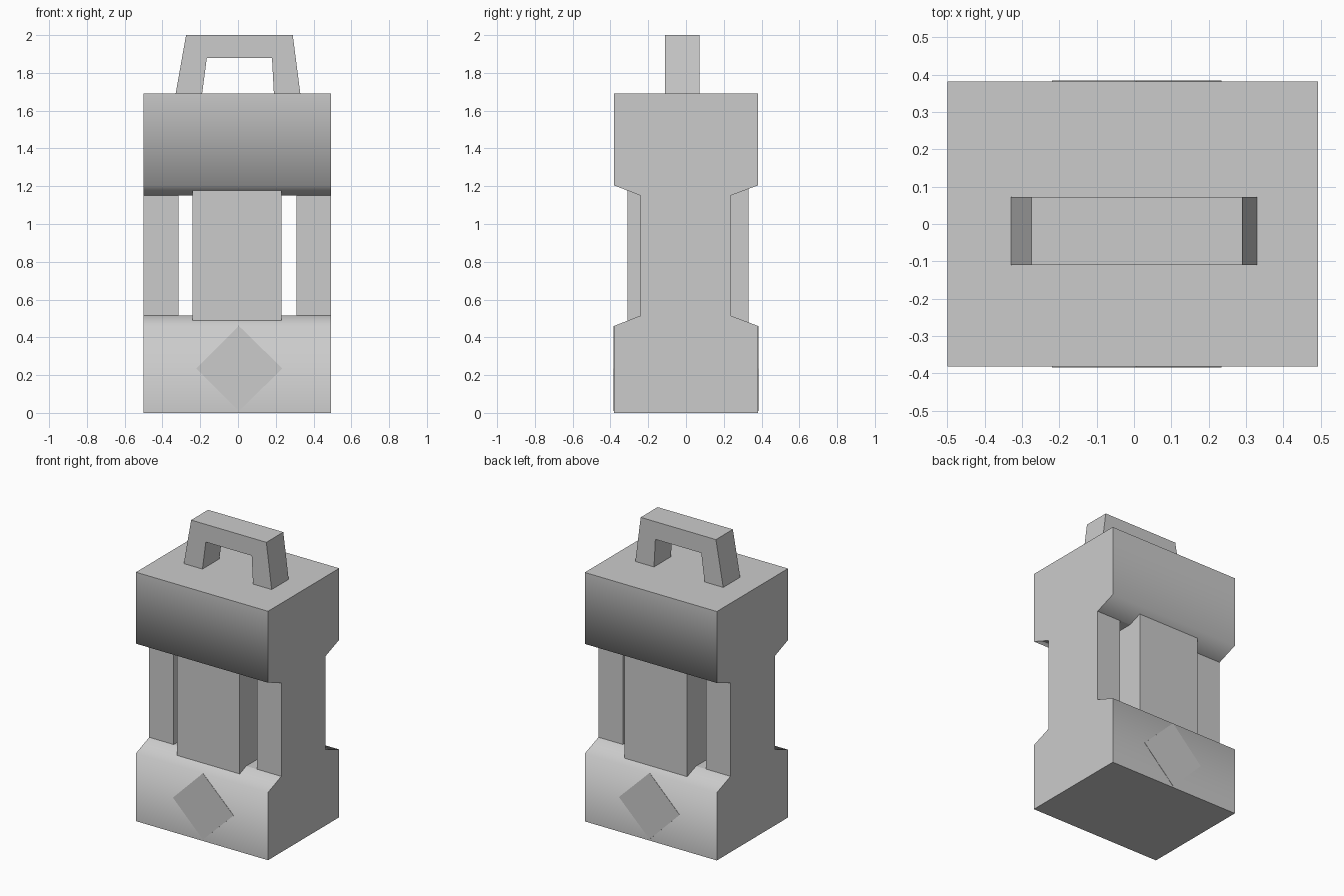
import bpy, bmesh, math

if "Cube" in bpy.data.objects:
    bpy.data.objects.remove(bpy.data.objects["Cube"])

grey = bpy.data.materials.new("light_grey")
grey.diffuse_color = (0.6, 0.6, 0.6, 1)
grey.use_nodes = True
grey.node_tree.nodes["Principled BSDF"].inputs["Base Color"].default_value = grey.diffuse_color


def finish(name, bm):
    """Turn a bmesh into a named object with the grey material."""
    bmesh.ops.recalc_face_normals(bm, faces=bm.faces)
    mesh = bpy.data.meshes.new(name)
    bm.to_mesh(mesh)
    bm.free()
    mesh.materials.append(grey)
    obj = bpy.data.objects.new(name, mesh)
    bpy.context.collection.objects.link(obj)
    return obj


def prism(name, outline, y0, y1):
    """Extrude an (x, z) outline from y0 to y1."""
    bm = bmesh.new()
    face = bm.faces.new([bm.verts.new((x, y0, z)) for x, z in outline])
    ext = bmesh.ops.extrude_face_region(bm, geom=[face])["geom"]
    moved = [g for g in ext if isinstance(g, bmesh.types.BMVert)]
    bmesh.ops.translate(bm, verts=moved, vec=(0, y1 - y0, 0))
    return finish(name, bm)


# Body: waisted side profile swept across x, with an open window in the waist
profile = [(-0.382, 0), (-0.382, 0.46), (-0.24, 0.515), (-0.24, 1.15),
           (-0.382, 1.205), (-0.382, 1.69), (0.382, 1.69), (0.382, 1.205),
           (0.235, 1.15), (0.235, 0.515), (0.382, 0.46), (0.382, 0)]
stations = [-0.499, -0.315, 0.31, 0.493]
waist_edges = (2, 8)
bm = bmesh.new()
rings = [[bm.verts.new((x, y, z)) for y, z in profile] for x in stations]
n = len(profile)
for s in range(3):
    a, b = rings[s], rings[s + 1]
    for i in range(n):
        if s == 1 and i in waist_edges:
            continue
        j = (i + 1) % n
        bm.faces.new((a[i], a[j], b[j], b[i]))
# window floor, ceiling and side walls
left, right = rings[1], rings[2]
for i, j in ((2, 9), (3, 8)):
    bm.faces.new((left[i], left[j], right[j], right[i]))
for ring in (left, right):
    bm.faces.new([ring[i] for i in (2, 3, 8, 9)])
# outer side faces
bm.faces.new(rings[0])
bm.faces.new(rings[3])
bm.normal_update()
bmesh.ops.recalc_face_normals(bm, faces=bm.faces)
# soft shading between block fronts and their slopes, crisp elsewhere
for f in bm.faces:
    f.smooth = True
for e in bm.edges:
    in_waist = all(0.5 < v.co.z < 1.16 for v in e.verts)
    e.smooth = not (in_waist or e.calc_face_angle(math.pi) > math.radians(75))
finish("body", bm)

# Central core standing in the window
prism("core", [(-0.24, 0.45), (0.23, 0.45), (0.23, 1.21), (-0.24, 1.21)], -0.31, 0.33)

# Carrying handle
prism("handle", [(-0.33, 1.69), (-0.275, 2), (0.29, 2), (0.33, 1.69),
                 (0.19, 1.69), (0.18, 1.88), (-0.165, 1.88), (-0.19, 1.69)],
      -0.11, 0.072)

# Diamond plates on the front and back of the lower block
diamond = [(0.005, 0.01), (0.235, 0.235), (0.005, 0.46), (-0.22, 0.235)]
prism("front_diamond", diamond, -0.384, -0.379)
prism("back_diamond", diamond, 0.379, 0.384)
